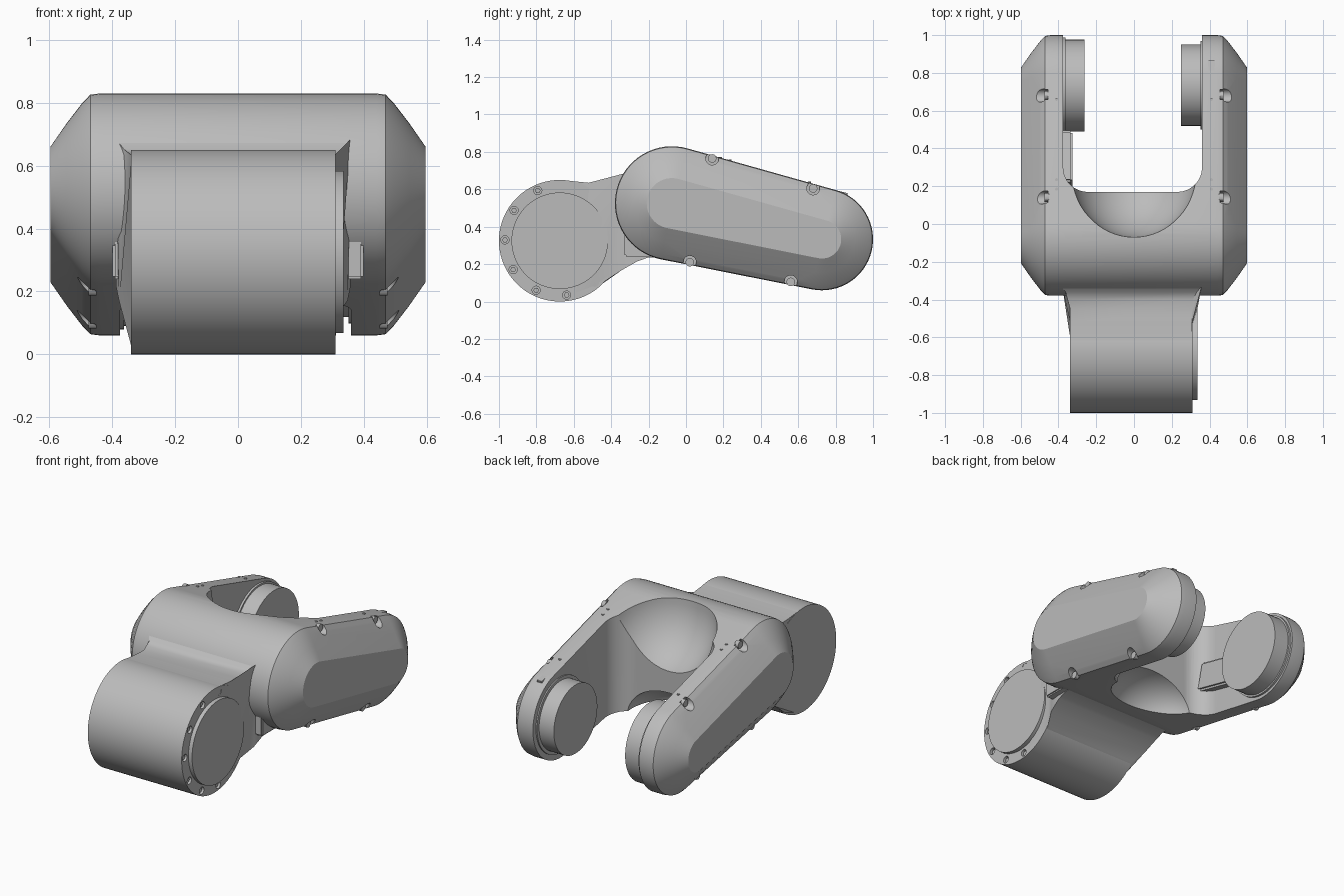
import bpy, bmesh, math
from math import sin, cos, pi
from mathutils import Matrix

cube = bpy.data.objects.get("Cube")
if cube:
    bpy.data.objects.remove(cube, do_unlink=True)

grey = bpy.data.materials.new("satin_grey")
grey.use_nodes = True
COLOUR = (0.5, 0.5, 0.5, 1)
grey.diffuse_color = COLOUR
shader = next(n for n in grey.node_tree.nodes if n.type == 'BSDF_PRINCIPLED')
shader.inputs["Base Color"].default_value = COLOUR


def finish(name, bm):
    bmesh.ops.recalc_face_normals(bm, faces=bm.faces)
    mesh = bpy.data.meshes.new(name)
    bm.to_mesh(mesh)
    bm.free()
    mesh.materials.append(grey)
    obj = bpy.data.objects.new(name, mesh)
    bpy.context.collection.objects.link(obj)
    return obj


def activate(obj):
    bpy.ops.object.select_all(action='DESELECT')
    obj.select_set(True)
    bpy.context.view_layer.objects.active = obj


def smooth(obj, angle=30):
    activate(obj)
    bpy.ops.object.shade_smooth_by_angle(angle=math.radians(angle))
    return obj


def loft(bm, rings):
    """Skin a list of closed point rings and cap both ends."""
    rows = [[bm.verts.new(p) for p in ring] for ring in rings]
    n = len(rows[0])
    for a, b in zip(rows, rows[1:]):
        for i in range(n):
            j = (i + 1) % n
            bm.faces.new((a[i], a[j], b[j], b[i]))
    bm.faces.new(rows[0])
    bm.faces.new(rows[-1][::-1])


def add_disc(bm, x0, x1, y, z, r, sides=64):
    """Cylinder along the x axis."""
    loft(bm, [[(x, y + r * cos(2 * pi * i / sides), z + r * sin(2 * pi * i / sides))
               for i in range(sides)] for x in (x0, x1)])


def disc(name, *args):
    bm = bmesh.new()
    add_disc(bm, *args)
    return smooth(finish(name, bm))


def box(name, lo, hi, bevel=0.008, tilt=0):
    bm = bmesh.new()
    size = [b - a for a, b in zip(lo, hi)]
    mid = [(a + b) / 2 for a, b in zip(lo, hi)]
    bmesh.ops.create_cube(bm, size=1)
    bmesh.ops.scale(bm, vec=size, verts=bm.verts)
    bmesh.ops.bevel(bm, geom=bm.edges[:], offset=bevel, segments=2, affect='EDGES')
    bmesh.ops.transform(bm, matrix=Matrix.Translation(mid) @ Matrix.Rotation(tilt, 4, 'X'),
                        verts=bm.verts)
    return smooth(finish(name, bm))


def cut(target, bm):
    """Subtract the cutter mesh from the target, then drop the cutter."""
    cutter = finish("cutter", bm)
    cutter.hide_render = True
    smooth(cutter)
    mod = target.modifiers.new("cut", 'BOOLEAN')
    mod.operation = 'DIFFERENCE'
    mod.solver = 'EXACT'
    mod.object = cutter
    activate(target)
    bpy.ops.object.modifier_apply(modifier=mod.name)
    bpy.data.objects.remove(cutter, do_unlink=True)


# Tapered capsule cross-section: two circles joined by tangents
AY, AZ, AR = -0.075, 0.525, 0.305
BY, BZ, BR = 0.727, 0.333, 0.273
AXIS = math.atan2(BZ - AZ, BY - AY)
SPREAD = math.acos((AR - BR) / math.hypot(BY - AY, BZ - AZ))


def capsule(x, inset, n=32):
    ring = []
    for cy, cz, r, start, sweep in (
            (BY, BZ, BR - inset, AXIS - SPREAD, 2 * SPREAD),
            (AY, AZ, AR - inset, AXIS + SPREAD, 2 * pi - 2 * SPREAD)):
        for i in range(n + 1):
            t = start + sweep * i / n
            ring.append((x, cy + r * cos(t), cz + r * sin(t)))
    return ring


# Forked body with sloping outer cheeks
CHEEK = [(0.44, 0), (0.47, 0.004), (0.495, 0.03), (0.545, 0.095), (0.597, 0.17)]
sections = [(-x, i) for x, i in reversed(CHEEK)] + CHEEK
bm = bmesh.new()
loft(bm, [capsule(x, i) for x, i in sections])
fork = finish("fork_body", bm)

# Slot between the arms with rounded inner corners
LEFT, RIGHT, BACK, FILLET = -0.375, 0.36, 0.17, 0.13
outline = [(RIGHT, 1.3), (LEFT, 1.3)]
for cx, start in ((LEFT + FILLET, pi), (RIGHT - FILLET, 1.5 * pi)):
    for i in range(13):
        t = start + i * pi / 24
        outline.append((cx + FILLET * cos(t), BACK + FILLET + FILLET * sin(t)))
bm = bmesh.new()
loft(bm, [[(x, y, z) for x, y in outline] for z in (-0.3, 1.2)])
cut(fork, bm)

# Dished clearances above and below the bridge
for centre, radii in (((0, 0.3, 0.83), (0.34, 0.37, 0.37)),
                      ((0, 0.2, 0.15), (0.28, 0.25, 0.2))):
    bm = bmesh.new()
    bmesh.ops.create_uvsphere(bm, u_segments=64, v_segments=32, radius=1)
    bmesh.ops.scale(bm, vec=radii, verts=bm.verts)
    bmesh.ops.translate(bm, vec=centre, verts=bm.verts)
    cut(fork, bm)

# Bolt pockets along both cheeks
POCKETS = [(0.14, 0.765), (0.68, 0.605), (0.02, 0.21), (0.56, 0.105)]
bm = bmesh.new()
for side in (-1, 1):
    for y, z in POCKETS:
        add_disc(bm, side * 0.455, side * 0.56, y, z, 0.035, 20)
cut(fork, bm)
smooth(fork, 28)
for side, label in ((-1, "right"), (1, "left")):
    for y, z in POCKETS:
        disc(f"{label}_cheek_bolt", side * 0.45, side * 0.475, y, z, 0.023, 12)

# Front barrel with a ring of recessed bolts and a cover
CY, CZ, CR = -0.675, 0.325, 0.325
barrel = disc("front_barrel", -0.34, 0.31, CY, CZ, CR, 96)
bolts = []
for k in range(8):
    t = math.radians(81 + 32.7 * k)
    bolts.append((CY + 0.293 * cos(t), CZ + 0.293 * sin(t)))
bm = bmesh.new()
for y, z in bolts:
    add_disc(bm, 0.285, 0.33, y, z, 0.022, 16)
cut(barrel, bm)
smooth(barrel)
for y, z in bolts:
    disc("barrel_bolt", 0.28, 0.3, y, z, 0.015, 6)
disc("barrel_cover", 0.3, 0.335, CY, CZ, 0.258, 72)

# Neck blending the barrel into the fork, flared at its root
NECK = [(-0.66, 0.649), (-0.6, 0.643), (-0.52, 0.635), (-0.45, 0.633), (-0.4, 0.638),
        (-0.36, 0.652), (-0.33, 0.685), (-0.12, 0.7), (-0.12, 0.235), (-0.2, 0.236),
        (-0.26, 0.215), (-0.34, 0.17), (-0.42, 0.118), (-0.5, 0.058), (-0.6, 0.02)]


def flare(y):
    return 0.05 * max(0, min(1, (y + 0.43) / 0.1)) ** 2


bm = bmesh.new()
loft(bm, [[(-0.338 - flare(y), y, z) for y, z in NECK],
          [(0.308 + flare(y), y, z) for y, z in NECK]])
bmesh.ops.triangulate(bm, faces=[f for f in bm.faces if len(f.verts) > 4])
smooth(finish("neck", bm), 35)

# Stop blocks beside the neck
for side, label in ((-1, "right"), (1, "left")):
    xs = sorted((side * 0.3, side * 0.4))
    box(f"{label}_stop_block", (xs[0], -0.33, 0.24), (xs[1], -0.15, 0.375))

# Pivot bosses facing each other inside the fork
disc("right_boss", -0.42, -0.262, 0.733, BZ, 0.243)
disc("right_boss_ring", -0.42, -0.362, 0.733, BZ, 0.254)
disc("left_boss", 0.25, 0.4, 0.735, BZ, 0.215)
disc("left_boss_ring", 0.352, 0.4, 0.735, BZ, 0.235)

# Pad on the inner face of the right arm
box("inner_pad", (-0.4, 0.2, 0.29), (-0.325, 0.48, 0.47), 0.012, AXIS)

# Small plate and pins on the upper edges of the arms
box("edge_plate", (0.392, 0.74, 0.572), (0.43, 0.865, 0.594), 0.003, AXIS)


def pin(x, y):
    z = 0.826 - 0.277 * y
    bm = bmesh.new()
    bmesh.ops.create_cone(bm, cap_ends=True, segments=12, radius1=0.008, radius2=0.008,
                          depth=0.02, matrix=Matrix.Translation((x, y, z - 0.012)))
    smooth(finish("edge_pin", bm))


for side in (-1, 1):
    for y in (0.185, 0.235, 0.66):
        pin(side * 0.41, y)
